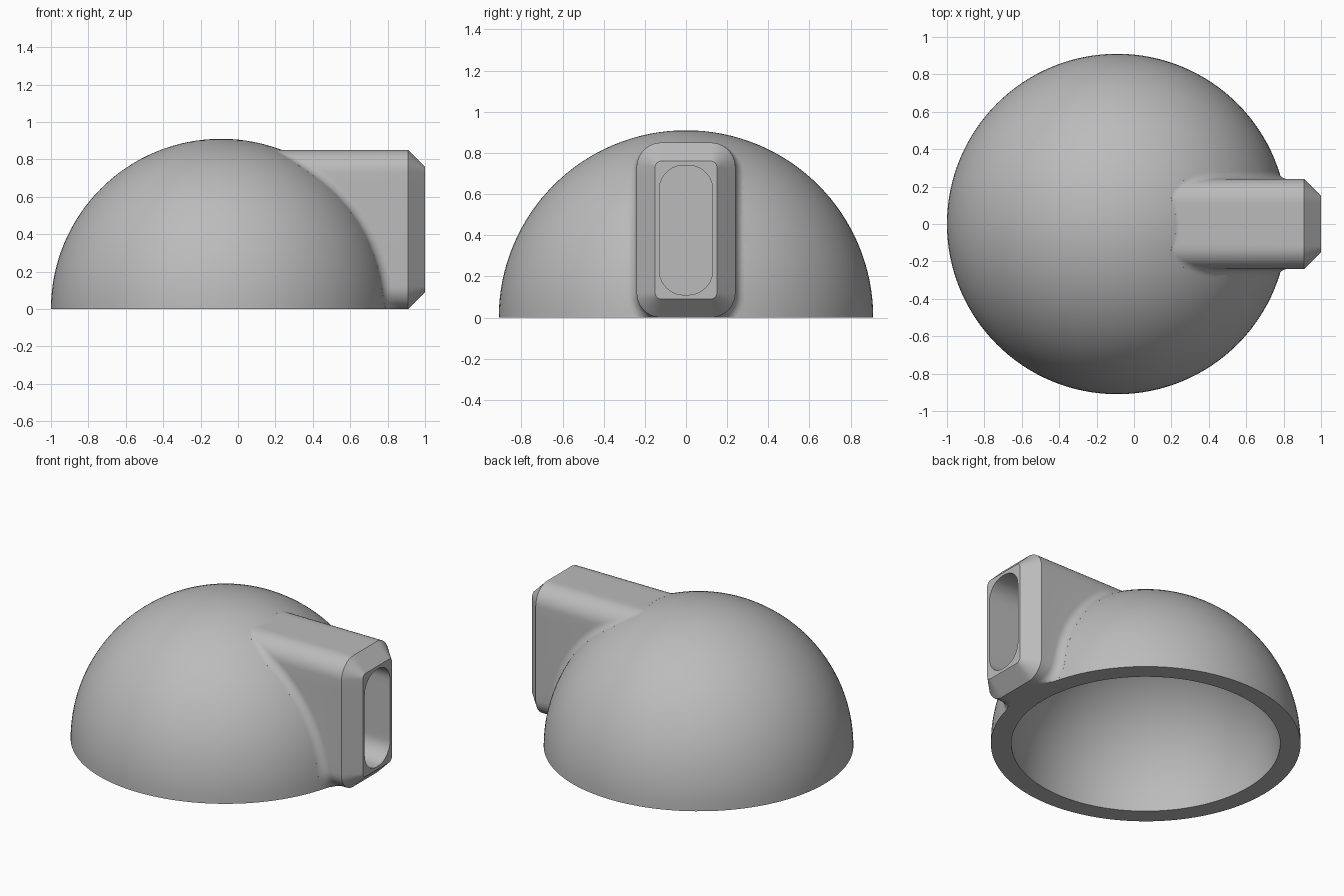
import bpy, bmesh, math
from mathutils import Vector

if "Cube" in bpy.data.objects:
    bpy.data.objects.remove(bpy.data.objects["Cube"])

CENTRE = Vector((-0.09, 0, 0))   # centre of the dome
R_OUT, R_IN = 0.91, 0.79
FILLET = 0.06
MID_Z = 0.425                    # height of the spout axis

grey = bpy.data.materials.new("plain_grey")
grey.use_nodes = True
colour = (0.5, 0.5, 0.5, 1)
grey.diffuse_color = colour
grey.node_tree.nodes["Principled BSDF"].inputs["Base Color"].default_value = colour


def make_object(name, bm):
    bmesh.ops.recalc_face_normals(bm, faces=bm.faces)
    mesh = bpy.data.meshes.new(name)
    bm.to_mesh(mesh)
    bm.free()
    mesh.materials.append(grey)
    obj = bpy.data.objects.new(name, mesh)
    bpy.context.collection.objects.link(obj)
    return obj


def ball(name, radius, half=False):
    bm = bmesh.new()
    bmesh.ops.create_uvsphere(bm, u_segments=128, v_segments=64, radius=radius)
    if half:
        low = [v for v in bm.verts if v.co.z < -0.001]
        bmesh.ops.delete(bm, geom=low, context='VERTS')
        bmesh.ops.holes_fill(bm, edges=[e for e in bm.edges if e.is_boundary])
    bmesh.ops.translate(bm, verts=bm.verts, vec=CENTRE)
    return make_object(name, bm)


def rounded_rect(half_y, half_z, radius, steps=10, side=10):
    """Outline in the YZ plane as (point, outward normal) pairs."""
    arcs = []
    for k, (sy, sz) in enumerate(((1, 1), (-1, 1), (-1, -1), (1, -1))):
        c = Vector((0, sy * (half_y - radius), MID_Z + sz * (half_z - radius)))
        arc = []
        for i in range(steps + 1):
            a = math.pi / 2 * (k + i / steps)
            n = Vector((0, math.cos(a), math.sin(a)))
            arc.append((c + n * radius, n))
        arcs.append(arc)
    outline = []
    for k, arc in enumerate(arcs):
        outline += arc
        (p, n), (q, _) = arc[-1], arcs[(k + 1) % 4][0]
        outline += [(p.lerp(q, i / side), n) for i in range(1, side)]
    return outline


def flat_ring(outline, x):
    return [Vector((x, p.y, p.z)) for p, n in outline]


def skin(name, rings):
    bm = bmesh.new()
    rows = [[bm.verts.new(p) for p in ring] for ring in rings]
    count = len(rows[0])
    for a, b in zip(rows, rows[1:]):
        for i in range(count):
            j = (i + 1) % count
            bm.faces.new((a[i], a[j], b[j], b[i]))
    bm.faces.new(rows[0])
    bm.faces.new(rows[-1])
    return make_object(name, bm)


def fillet_rings(outline, steps=8):
    """Rolling-ball blend from the dome surface to the spout walls."""
    rings = [[] for _ in range(steps + 1)]
    for p, n in outline:
        c = p + n * FILLET
        c.x = CENTRE.x + math.sqrt((R_OUT + FILLET) ** 2 - c.y ** 2 - c.z ** 2)
        to_dome = (CENTRE - c).normalized()
        for i, ring in enumerate(rings):
            q = c + to_dome.slerp(-n, i / steps) * FILLET
            q.z = max(q.z, 0)
            ring.append(q)
    return rings


def combine(target, tool, operation):
    mod = target.modifiers.new(tool.name, 'BOOLEAN')
    mod.operation, mod.solver, mod.object = operation, 'EXACT', tool
    bpy.context.view_layer.objects.active = target
    bpy.ops.object.modifier_apply(modifier=mod.name)
    bpy.data.objects.remove(tool)


# Spout: root inside the dome, blend, straight walls, chamfered end
body = rounded_rect(0.24, 0.425, 0.12)
root = rounded_rect(0.18, 0.36, 0.1)
tip = rounded_rect(0.15, 0.335, 0.03)
spout = skin("spout", [flat_ring(root, 0.1)] + fillet_rings(body)
             + [flat_ring(body, 0.91), flat_ring(tip, 1.0)])

# Dome joined to the spout, then hollowed and pocketed
dome = ball("dome_with_spout", R_OUT, half=True)
combine(dome, spout, 'UNION')
combine(dome, ball("cavity", R_IN), 'DIFFERENCE')
slot = rounded_rect(0.13, 0.315, 0.12)
combine(dome, skin("slot", [flat_ring(slot, 0.72), flat_ring(slot, 1.1)]), 'DIFFERENCE')

bpy.ops.object.select_all(action='DESELECT')
dome.select_set(True)
bpy.context.view_layer.objects.active = dome
bpy.ops.object.shade_smooth_by_angle(angle=math.radians(30))
